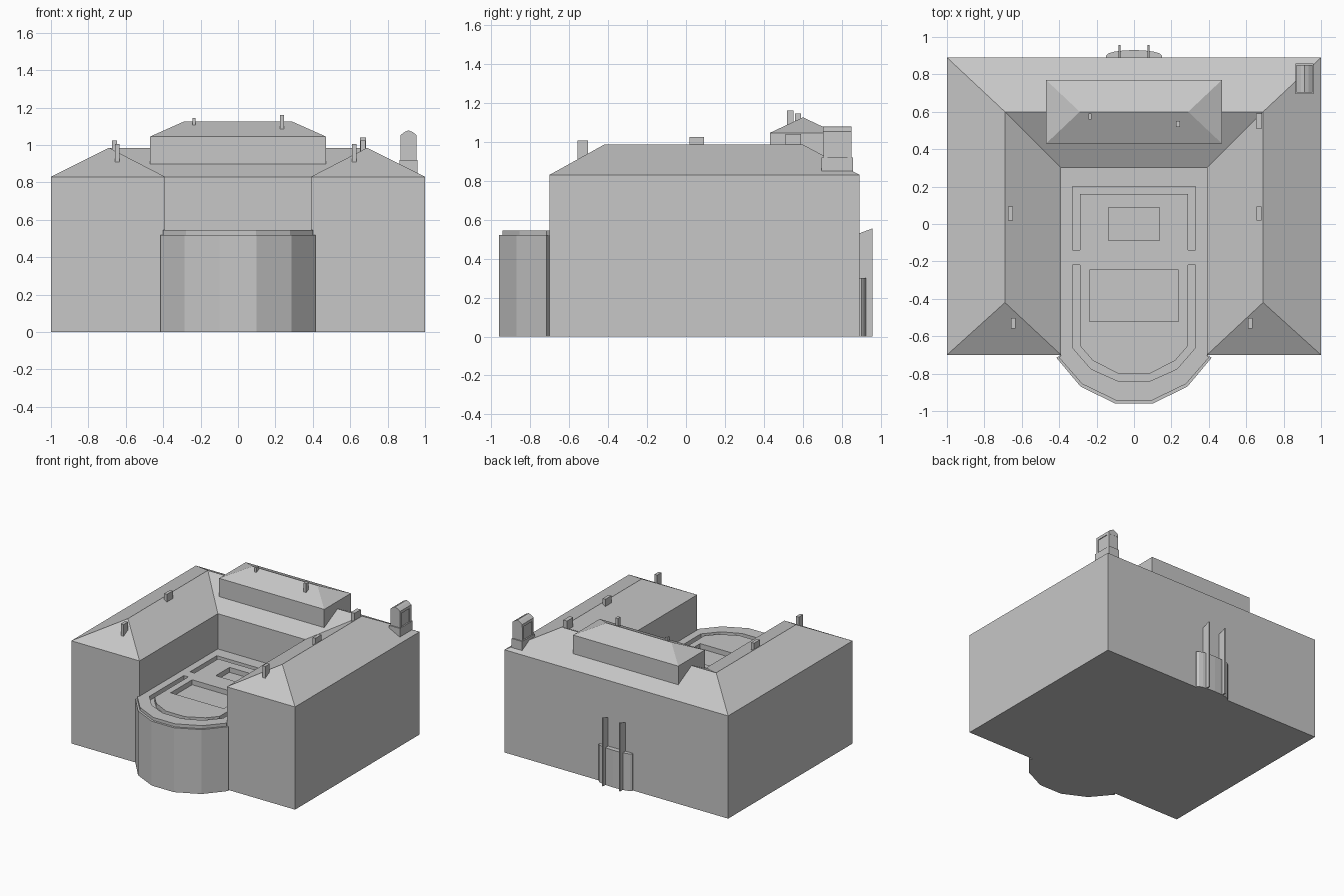
import bpy, bmesh, math

if "Cube" in bpy.data.objects:
    bpy.data.objects.remove(bpy.data.objects["Cube"])

stone = bpy.data.materials.new("pale grey stone")
stone.use_nodes = True
GREY = (0.57, 0.57, 0.57, 1)
stone.diffuse_color = GREY
stone.node_tree.nodes["Principled BSDF"].inputs["Base Color"].default_value = GREY


def build(name, verts, faces):
    bm = bmesh.new()
    vs = [bm.verts.new(v) for v in verts]
    for f in faces:
        bm.faces.new([vs[i] for i in f])
    bmesh.ops.recalc_face_normals(bm, faces=bm.faces)
    me = bpy.data.meshes.new(name)
    bm.to_mesh(me)
    bm.free()
    me.materials.append(stone)
    ob = bpy.data.objects.new(name, me)
    bpy.context.collection.objects.link(ob)
    return ob


def prism(name, outline, low, high):
    n = len(outline)
    verts = [(x, y, z) for z in (low, high) for x, y in outline]
    sides = [(i, (i + 1) % n, n + (i + 1) % n, n + i) for i in range(n)]
    return build(name, verts, [range(n), range(n, 2 * n)] + sides)


def block(name, x, y, width, depth, low, high):
    w, d = width / 2, depth / 2
    return prism(name, [(x - w, y - d), (x + w, y - d), (x + w, y + d), (x - w, y + d)], low, high)


def symmetric(half):
    """Close an outline given for +x by its mirrored points."""
    return half + [(-x, y) for x, y in reversed(half)]


def mirror_x(ob):
    mod = ob.modifiers.new("mirror", 'MIRROR')
    mod.use_clip = True


def cut(target, cutter):
    mod = target.modifiers.new("recess", 'BOOLEAN')
    mod.operation = 'DIFFERENCE'
    mod.solver = 'EXACT'
    mod.object = cutter
    bpy.context.view_layer.objects.active = target
    bpy.ops.object.modifier_apply(modifier=mod.name)


# Main U-shaped block
EAVE, RIDGE = 0.83, 0.985
prism("main_walls", symmetric([(0.39, 0.3), (0.39, -0.7), (1, -0.7), (1, 0.89)]), 0, EAVE)

# Hipped roof over the two wings and the rear range
eave = [(1, -0.7), (1, 0.89), (0, 0.89), (0.39, -0.7), (0.39, 0.3), (0, 0.3)]
ridge = [(0.69, -0.42), (0.69, 0.6), (0, 0.6)]
roof = build("main_roof",
             [(x, y, EAVE) for x, y in eave] + [(x, y, RIDGE) for x, y in ridge],
             [(0, 1, 7, 6), (1, 2, 8, 7), (6, 7, 4, 3), (7, 8, 5, 4), (0, 6, 3)])
mirror_x(roof)

# Raised attic with its own hipped roof
block("attic_walls", 0, 0.6, 0.94, 0.34, 0.85, 1.045)
attic = build("attic_roof",
              [(0, 0.43, 1.045), (0.47, 0.43, 1.045), (0.47, 0.77, 1.045),
               (0, 0.77, 1.045), (0, 0.6, 1.125), (0.29, 0.6, 1.125)],
              [(0, 1, 5, 4), (1, 2, 5), (2, 3, 4, 5)])
mirror_x(attic)

# Bowed terrace filling the courtyard
body = prism("terrace_body", symmetric(
    [(0.39, 0.3), (0.39, -0.7), (0.415, -0.715), (0.285, -0.87), (0.1, -0.96)]), 0, 0.52)
deck = prism("terrace_deck", symmetric(
    [(0.39, 0.3), (0.39, -0.7), (0.4, -0.715), (0.278, -0.855), (0.097, -0.943)]), 0.52, 0.545)

# Sunken beds and pools in the terrace
front_bed = symmetric([(0.085, -0.80), (0.22, -0.73), (0.29, -0.65), (0.29, -0.22),
                       (0.33, -0.22), (0.33, -0.66), (0.23, -0.775), (0.085, -0.84)])
rear_bed = symmetric([(0.29, 0.16), (0.29, -0.14), (0.33, -0.14), (0.33, 0.2)])
cutters = [prism("front_bed_cutter", front_bed, 0.51, 0.6),
           prism("rear_bed_cutter", rear_bed, 0.51, 0.6),
           block("small_pool_cutter", 0, 0, 0.275, 0.175, 0.505, 0.6),
           block("large_pool_cutter", 0, -0.383, 0.475, 0.275, 0.505, 0.6)]
for cutter in cutters:
    cut(deck, cutter)
    cut(body, cutter)
    bpy.data.objects.remove(cutter)

# Small chimneys: x, y, width, depth, bottom, top
for i, spec in enumerate([(-0.645, -0.53, 0.025, 0.055, 0.88, 1.005),
                          (0.622, -0.53, 0.025, 0.055, 0.88, 1.005),
                          (-0.66, 0.055, 0.025, 0.075, 0.94, 1.025),
                          (0.668, 0.055, 0.025, 0.075, 0.94, 1.025),
                          (0.668, 0.55, 0.033, 0.08, 0.94, 1.04),
                          (-0.235, 0.575, 0.016, 0.03, 1.09, 1.145),
                          (0.235, 0.535, 0.022, 0.033, 1.06, 1.16)]):
    block(f"small_chimney_{i + 1}", *spec)

# Large corner chimney with an arched cap
CX, CY = 0.912, 0.777
block("corner_chimney_base", CX, CY, 0.095, 0.162, 0.83, 0.92)
block("corner_chimney_shaft", CX, CY, 0.074, 0.135, 0.92, 1.03)
for side in (-1, 1):
    block("corner_chimney_jamb", CX, CY + side * 0.062, 0.086, 0.02, 0.92, 1.03)
arch = [(0.043, 1.03), (0.043, 1.053), (0.02, 1.07), (0, 1.078),
        (-0.02, 1.07), (-0.043, 1.053), (-0.043, 1.03)]
n = len(arch)
build("corner_chimney_cap",
      [(CX + x, CY + d, z) for d in (-0.073, 0.073) for x, z in arch],
      [range(n), range(n, 2 * n)] + [(i, (i + 1) % n, n + (i + 1) % n, n + i) for i in range(n)])

# Curved rear porch
bow = [(0.15 * math.cos(a), 0.9 + 0.03 * math.sin(a))
       for a in (math.pi * k / 8 for k in range(9))]
prism("rear_porch", [(0.15, 0.885)] + bow + [(-0.15, 0.885)], 0, 0.3)

# Tall thin fins with sloping tops flanking the porch
for side, name in ((1, "left_fin"), (-1, "right_fin")):
    profile = [(0.885, 0), (0.958, 0), (0.958, 0.555), (0.885, 0.528)]
    build(name, [(side * 0.077 + t, y, z) for t in (-0.005, 0.005) for y, z in profile],
          [range(4), range(4, 8)] + [(i, (i + 1) % 4, 4 + (i + 1) % 4, 4 + i) for i in range(4)])
